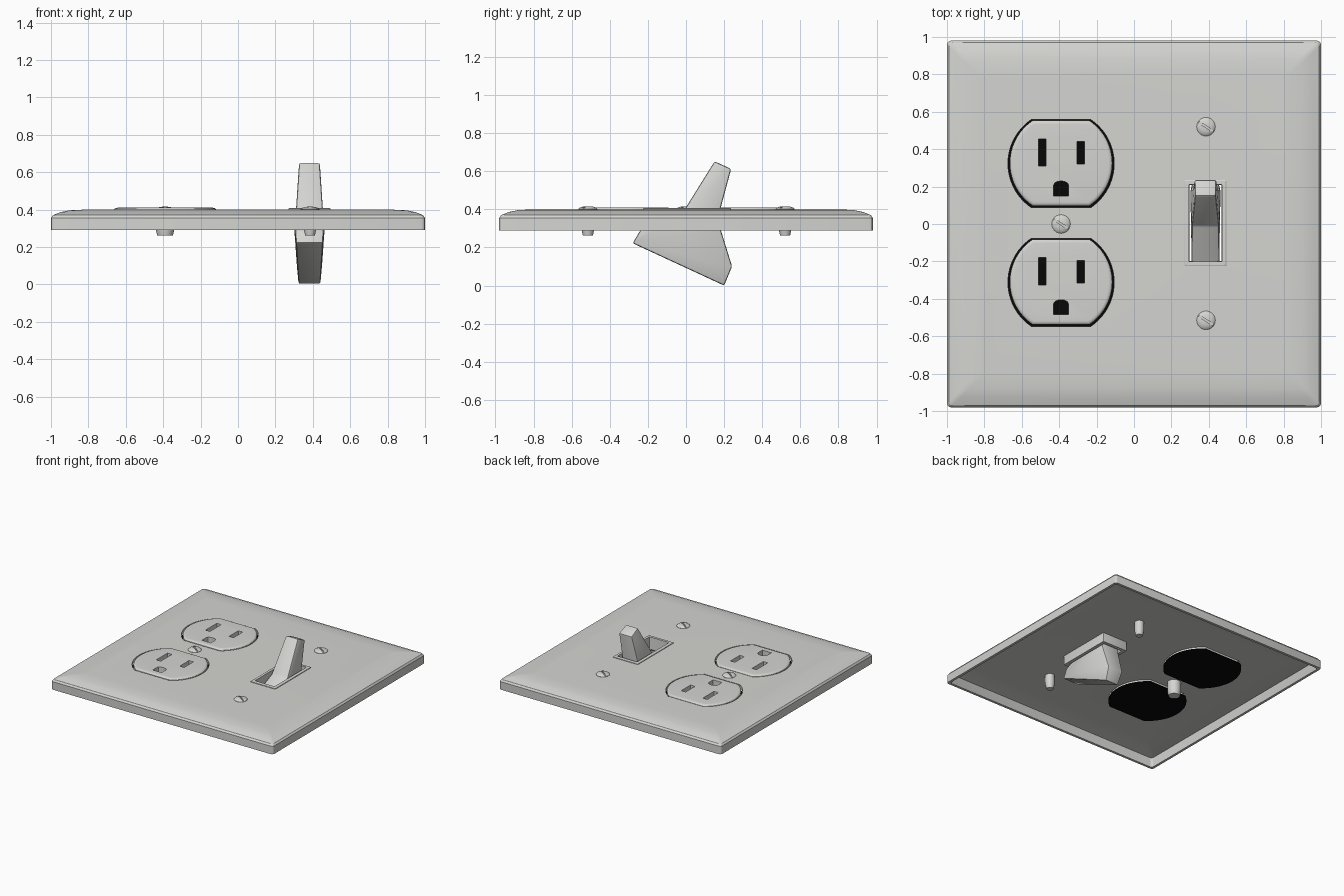
import bpy, bmesh, math
from mathutils import Matrix

if "Cube" in bpy.data.objects:
    bpy.data.objects.remove(bpy.data.objects["Cube"])


def material(name, rgb):
    m = bpy.data.materials.new(name)
    m.diffuse_color = (*rgb, 1)
    m.use_nodes = True
    m.node_tree.nodes["Principled BSDF"].inputs["Base Color"].default_value = m.diffuse_color
    return m


WHITE = material("light grey plastic", (0.66, 0.66, 0.64))
BLACK = material("black", (0.002, 0.002, 0.002))


def finish(bm, name, mat):
    bmesh.ops.recalc_face_normals(bm, faces=bm.faces[:])
    me = bpy.data.meshes.new(name)
    bm.to_mesh(me)
    bm.free()
    ob = bpy.data.objects.new(name, me)
    bpy.context.collection.objects.link(ob)
    me.materials.append(mat)
    return ob


def loft(name, rings, mat, closed=False):
    """Skin equal-sized rings; cap the ends, or join last ring to first."""
    bm = bmesh.new()
    loops = [[bm.verts.new(p) for p in r] for r in rings]
    pairs = list(zip(loops, loops[1:])) + ([(loops[-1], loops[0])] if closed else [])
    for a, b in pairs:
        for i in range(len(a)):
            j = (i + 1) % len(a)
            bm.faces.new((a[i], a[j], b[j], b[i]))
    if not closed:
        bm.faces.new(loops[0])
        bm.faces.new(loops[-1])
    return finish(bm, name, mat)


def activate(ob):
    bpy.ops.object.select_all(action='DESELECT')
    ob.select_set(True)
    bpy.context.view_layer.objects.active = ob


def cut(ob, cutter):
    activate(ob)
    mod = ob.modifiers.new("cut", 'BOOLEAN')
    mod.operation, mod.solver, mod.object = 'DIFFERENCE', 'EXACT', cutter
    bpy.ops.object.modifier_apply(modifier=mod.name)
    bpy.data.objects.remove(cutter)


def smooth(ob, deg=30):
    activate(ob)
    bpy.ops.object.shade_smooth_by_angle(angle=math.radians(deg))


def bevel(ob, width, seg=2):
    activate(ob)
    mod = ob.modifiers.new("bevel", 'BEVEL')
    mod.width, mod.segments, mod.limit_method = width, seg, 'ANGLE'
    bpy.ops.object.modifier_apply(modifier=mod.name)


def rect(cx, cy, hx, hy, z, r=0.02):
    pts = []
    for k, (sx, sy) in enumerate(((1, 1), (-1, 1), (-1, -1), (1, -1))):
        for s in range(4):
            a = math.radians(90 * k + 30 * s)
            pts.append((cx + sx * (hx - r) + r * math.cos(a),
                        cy + sy * (hy - r) + r * math.sin(a), z))
    return pts


def box(name, x0, x1, y0, y1, z0, z1, mat=WHITE):
    bm = bmesh.new()
    bmesh.ops.create_cube(bm, size=1, matrix=Matrix.Translation(
        ((x0 + x1) / 2, (y0 + y1) / 2, (z0 + z1) / 2)) @ Matrix.Diagonal(
        (x1 - x0, y1 - y0, z1 - z0, 1)))
    return finish(bm, name, mat)


def outlet_ring(cx, cy, r, h, z):
    """Circle with its top and bottom cut flat."""
    t = math.asin(h / r)
    n = 24
    right = [-t + 2 * t * i / n for i in range(n + 1)]
    angles = right + [math.pi + a for a in right]
    return [(cx + r * math.cos(a), cy + r * math.sin(a), z) for a in angles]


def circle(cx, cy, r, z, n=24):
    return [(cx + r * math.cos(2 * math.pi * i / n),
             cy + r * math.sin(2 * math.pi * i / n), z) for i in range(n)]


# Wall plate: shallow shell, open underneath
shell = [(0, .29), (0, .355), (.01, .37), (.05, .386), (.10, .396), (.18, .40)]
inside = [(.18, .375), (.10, .371), (.03, .36), (.02, .29)]
outer = [rect(0, 0, 1 - i, .98 - i, z) for i, z in shell]
inner = [rect(0, 0, 1 - i, .98 - i, z) for i, z in inside]
plate = loft("wall_plate", inner[::-1][0:1] + outer, WHITE)
# Hollow the underside
bm = bmesh.new()
bm.from_mesh(plate.data)
bm.faces.ensure_lookup_table()
low = [f for f in bm.faces if all(abs(v.co.z - .29) < 1e-4 and
       abs(v.co.x) < .985 and abs(v.co.y) < .965 for v in f.verts)]
loop = sorted(low[0].verts, key=lambda v: math.atan2(v.co.y, v.co.x))
bmesh.ops.delete(bm, geom=low, context='FACES_ONLY')
for ring in inner[::-1][1:]:
    new = sorted([bm.verts.new(p) for p in ring],
                 key=lambda v: math.atan2(v.co.y, v.co.x))
    for i in range(len(loop)):
        j = (i + 1) % len(loop)
        bm.faces.new((loop[i], loop[j], new[j], new[i]))
    loop = new
bm.faces.new(loop)
bmesh.ops.recalc_face_normals(bm, faces=bm.faces[:])
bm.to_mesh(plate.data)
bm.free()

# Two outlets set in plate openings, with a dark backing sheet
OX = -.39
for tag, cy in (("upper", .325), ("lower", -.31)):
    cut(plate, loft("hole", [outlet_ring(OX, cy - .002, .284, .235, z)
                             for z in (.2, .5)], WHITE))
    face = loft(tag + "_outlet",
                [outlet_ring(OX, cy, .274 - i, .228 - i, z) for i, z in
                 ((0, .36), (0, .399), (.004, .405), (.011, .409), (.02, .41))], WHITE)
    for x0, x1, y0, y1 in ((-.12, -.08, -.015, .13), (.085, .125, -.005, .115)):
        cut(face, box("slot", OX + x0, OX + x1, cy + y0, cy + y1, .3, .5))
    # Ground hole: straight bottom, arched top
    arch = [(-.04, -.175), (.04, -.175)] + [
        (.04 * math.cos(math.radians(a)), -.118 + .023 * math.sin(math.radians(a)))
        for a in range(0, 181, 30)]
    cut(face, loft("ground", [[(OX + x, cy + y, z) for x, y in arch]
                              for z in (.3, .5)], WHITE))
    smooth(face)
    loft(tag + "_outlet_backing",
         [outlet_ring(OX, cy, .29, .238, z) for z in (.351, .359)], BLACK)

# Switch opening and its collar
SX = .382
cut(plate, box("hole", SX - .10, SX + .10, -.215, .225, .2, .5))
smooth(plate)
collar = loft("switch_collar",
              [rect(SX, .005, .112 - i, .23 - i, z, .004) for i, z in
               ((0, .30), (0, .405), (.004, .408), (.024, .408), (.026, .30))],
              WHITE, closed=True)
smooth(collar)

# Toggle: side profile (y, z, half width), lever above and rocker body below
profile = [(.15, .652, .055), (.237, .612, .058), (.18, .40, .070), (.183, .29, .077),
           (.242, .10, .068), (.20, 0, .058), (-.28, .222, .072), (-.24, .29, .076),
           (-.01, .395, .072)]
toggle = loft("toggle_switch", [[(SX + s * w, y, z) for y, z, w in profile]
                                for s in (-1, 1)], WHITE)
bevel(toggle, .010)
smooth(toggle, 35)

# Screws: domed slotted head with tapered shaft
for name, x, y, r0 in (("back_screw", .385, .52, .026), ("front_screw", .385, -.515, .026),
                       ("outlet_screw", OX, 0, .042)):
    levels = [(r0, .262), (r0 + .009, .30), (r0 + .009, .39), (.050, .395), (.050, .402),
              (.043, .409), (.028, .414), (.010, .416)]
    screw = loft(name, [circle(x, y, r, z) for r, z in levels], WHITE)
    groove = box("groove", -.07, .07, -.005, .005, .406, .45)
    groove.data.transform(Matrix.Translation((x, y, 0)) @
                          Matrix.Rotation(math.radians(-32), 4, 'Z'))
    cut(screw, groove)
    smooth(screw)
